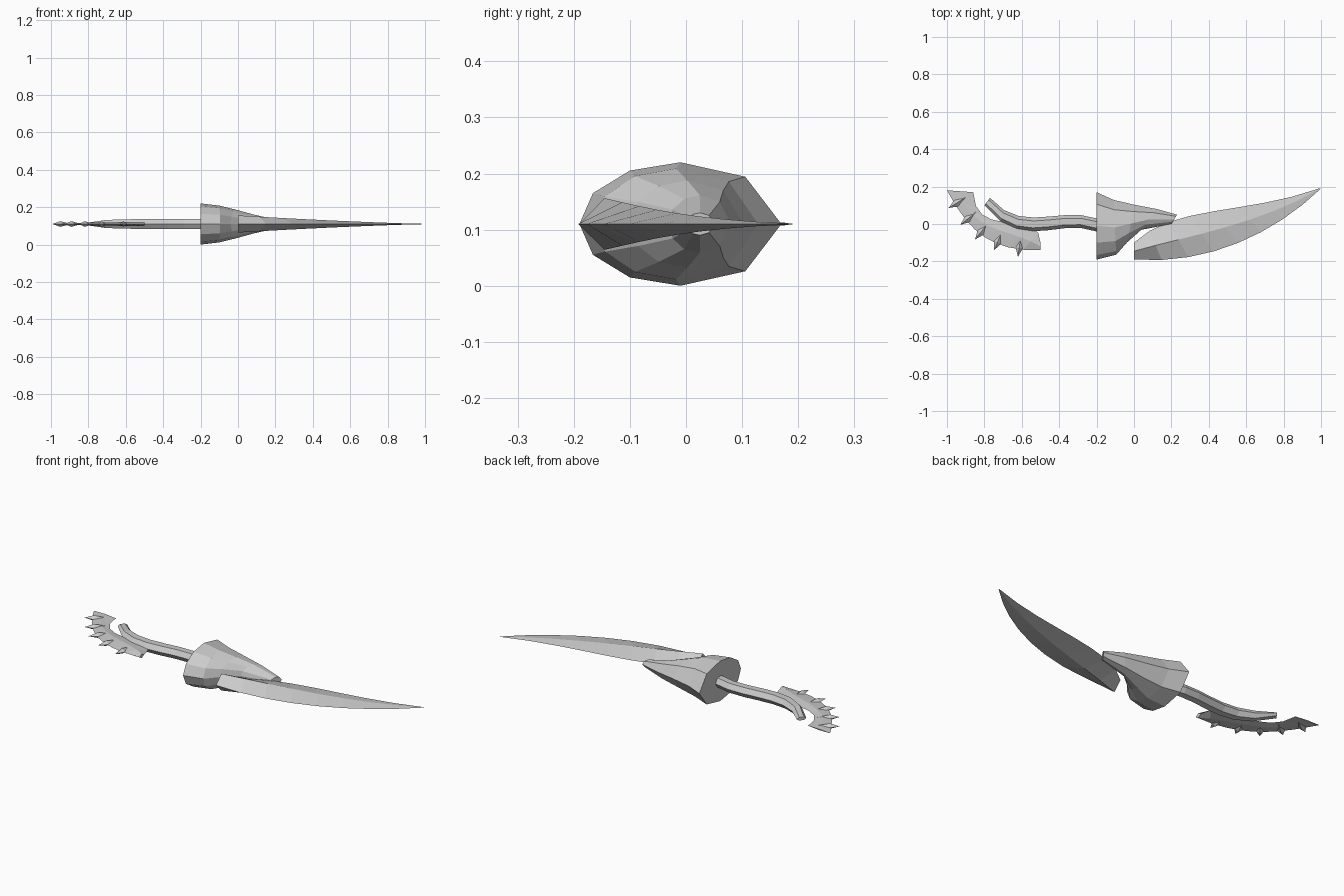
import bpy, bmesh
from math import sin, cos, radians
from mathutils import Vector
from mathutils.geometry import interpolate_bezier

if "Cube" in bpy.data.objects:
    bpy.data.objects.remove(bpy.data.objects["Cube"])

MID = 0.11  # height of the symmetry plane
UP = Vector((0, 0, 1))

grey = bpy.data.materials.new("plain grey")
grey.use_nodes = True
grey.diffuse_color = (0.6, 0.6, 0.6, 1)
grey.node_tree.nodes["Principled BSDF"].inputs["Base Color"].default_value = grey.diffuse_color


def finish(name, bm):
    bmesh.ops.recalc_face_normals(bm, faces=bm.faces)
    mesh = bpy.data.meshes.new(name)
    bm.to_mesh(mesh)
    bm.free()
    mesh.materials.append(grey)
    bpy.context.collection.objects.link(bpy.data.objects.new(name, mesh))


def curve(controls, steps):
    """Points along a cubic curve lying in the symmetry plane."""
    return interpolate_bezier(*[Vector((x, y, MID)) for x, y in controls], steps + 1)


def loft(name, lower, upper, steps, angles, height):
    """Skin faceted oval rings spanning two edge curves; height(t) is the half thickness."""
    bm = bmesh.new()
    around = list(angles) + [-a for a in reversed(angles[1:-1])]
    rings = []
    for i, (a, b) in enumerate(zip(curve(lower, steps), curve(upper, steps))):
        centre, reach = (a + b) / 2, (a - b) / 2
        bulge = UP * height(i / steps)
        rings.append([bm.verts.new(centre + reach * cos(radians(d)) + bulge * sin(radians(d)))
                      for d in around])
    for ring, following in zip(rings, rings[1:]):
        for k in range(len(around)):
            bm.faces.new((ring[k - 1], ring[k], following[k], following[k - 1]))
    bm.faces.new(rings[0])
    bm.faces.new(rings[-1])
    finish(name, bm)


def spike(name, root, tip, outward):
    """Slim four-sided spindle, widest past its middle."""
    bm = bmesh.new()
    side = outward.cross(UP) * 0.02
    rise = UP * 0.015
    ends = [bm.verts.new(root), bm.verts.new(tip)]
    waist = [bm.verts.new(root.lerp(tip, 0.6) + d) for d in (side, rise, -side, -rise)]
    for end in ends:
        for k in range(len(waist)):
            bm.faces.new((end, waist[k - 1], waist[k]))
    finish(name, bm)


DIAMOND = (0, 90, 180)

# Curved blade, thickest near its base
loft("blade",
     [(0, -0.19), (0.4, -0.22), (0.75, -0.05), (1, 0.19)],
     [(0, -0.1), (0.2, 0.1), (0.6, 0.05), (0.99, 0.19)],
     8, DIAMOND, lambda t: 0.045 * (1 - t) ** 1.3 + 0.001)

# Faceted cup guard narrowing onto the blade
loft("guard",
     [(-0.2, -0.19), (0, -0.2), (-0.1, 0), (0.2, 0)],
     [(-0.2, 0.17), (-0.1, 0.1), (0.1, 0.1), (0.23, 0.05)],
     4, (0, 30, 60, 90, 130, 180), lambda t: MID - 0.09 * t ** 1.5)

# Bent grip ending in a hooked tip
loft("grip",
     [(-0.2, -0.04), (-0.4, 0.04), (-0.6, -0.16), (-0.8, 0.1)],
     [(-0.2, 0.03), (-0.4, 0.1), (-0.6, -0.06), (-0.77, 0.14)],
     7, (0, 60, 120, 180), lambda t: 0.03 - 0.02 * t ** 8)

# Thin curved crest below the grip
rim = [(-0.5, -0.14), (-0.8, -0.15), (-0.9, 0), (-1, 0.18)]
loft("crest", rim,
     [(-0.5, -0.1), (-0.5, 0.1), (-0.85, -0.1), (-0.86, 0.17)],
     9, DIAMOND, lambda t: 0.012 - 0.009 * t)

# Row of spikes evenly spaced along the crest's outer rim
path = curve(rim, 100)
for number, i in enumerate(range(14, 100, 18), start=1):
    outward = UP.cross(path[i] - path[i + 1]).normalized()
    outward *= -1 if outward.y > 0 else 1
    spike(f"crest_spike_{number}", path[i] - outward * 0.08, path[i] + outward * 0.04, outward)
